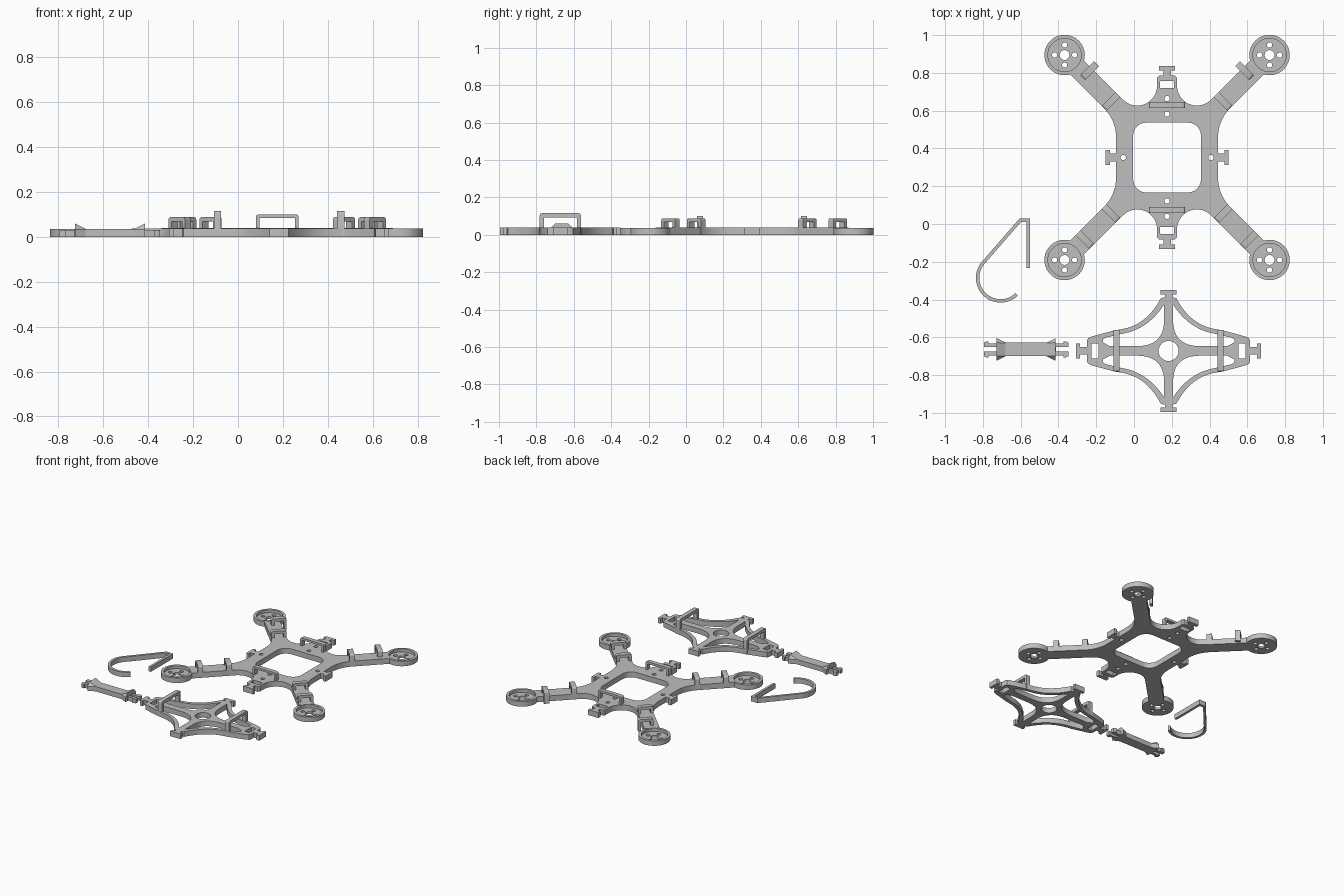
import bpy, bmesh
from math import sin, cos, pi, radians, atan2, sqrt
from mathutils import Matrix, Vector

if "Cube" in bpy.data.objects:
    bpy.data.objects.remove(bpy.data.objects["Cube"])

grey = bpy.data.materials.new("grey_plastic")
grey.diffuse_color = (0.52, 0.52, 0.52, 1)
grey.use_nodes = True
grey.node_tree.nodes["Principled BSDF"].inputs["Base Color"].default_value = grey.diffuse_color


# ---------- 2D outline helpers ----------
def arc(cx, cy, r, a0, a1, n=12):
    return [(cx + r * cos(radians(a0 + (a1 - a0) * i / n)),
             cy + r * sin(radians(a0 + (a1 - a0) * i / n))) for i in range(n + 1)]


def circle(cx, cy, r, n=24):
    return arc(cx, cy, r, 0, 360, n)[:-1]


def rounded(cx, cy, w, h, r, n=6):
    pts = []
    for sx, sy, a in ((1, 1, 0), (-1, 1, 90), (-1, -1, 180), (1, -1, 270)):
        pts += arc(cx + sx * (w - r), cy + sy * (h - r), r, a, a + 90, n)
    return pts


def bezier(a, b, c, n=12):
    a, b, c = Vector(a), Vector(b), Vector(c)
    return [tuple(a * (1 - t) ** 2 + b * 2 * t * (1 - t) + c * t * t)
            for t in (i / n for i in range(n + 1))]


def four_way(q):
    """Complete a quarter outline by mirroring over both axes."""
    return (q + [(-x, y) for x, y in reversed(q)] +
            [(-x, -y) for x, y in q] + [(x, -y) for x, y in reversed(q)])


# ---------- solid helpers ----------
def finish(name, me, matrix):
    bm = bmesh.new()
    bm.from_mesh(me)
    bmesh.ops.remove_doubles(bm, verts=bm.verts, dist=1e-5)
    bmesh.ops.recalc_face_normals(bm, faces=bm.faces)
    bm.transform(matrix)
    bm.to_mesh(me)
    bm.free()
    me.materials.clear()
    me.materials.append(grey)
    ob = bpy.data.objects.new(name, me)
    bpy.context.collection.objects.link(ob)
    bpy.ops.object.select_all(action='DESELECT')
    ob.select_set(True)
    bpy.context.view_layer.objects.active = ob
    bpy.ops.object.shade_smooth_by_angle(angle=radians(30))
    return ob


def prism(name, loops, h, matrix=Matrix()):
    """Extrude an outline with holes from z = 0 to z = h."""
    cu = bpy.data.curves.new(name + "_outline", 'CURVE')
    cu.dimensions, cu.fill_mode, cu.extrude = '2D', 'BOTH', h / 2
    for pts in loops:
        sp = cu.splines.new('POLY')
        sp.points.add(len(pts) - 1)
        for p, (x, y) in zip(sp.points, pts):
            p.co = (x, y, 0, 1)
        sp.use_cyclic_u = True
    tmp = bpy.data.objects.new(name + "_outline", cu)
    bpy.context.collection.objects.link(tmp)
    dg = bpy.context.evaluated_depsgraph_get()
    me = bpy.data.meshes.new_from_object(tmp.evaluated_get(dg))
    bpy.data.objects.remove(tmp)
    bpy.data.curves.remove(cu)
    return finish(name, me, matrix @ Matrix.Translation((0, 0, h / 2)))


def arch(name, x, y, w, d, top, t, angle=0.0):
    """Upside-down U of half width w and depth d, standing on z = 0."""
    r = 0.012
    pts = ([(w, 0)] + arc(w - r, top - r, r, 0, 90, 4) + arc(-w + r, top - r, r, 90, 180, 4) +
           [(-w, 0), (-w + t, 0), (-w + t, top - t), (w - t, top - t), (w - t, 0)])
    m = (Matrix.Translation((x, y, 0)) @ Matrix.Rotation(angle, 4, 'Z') @
         Matrix.Translation((0, d / 2, 0)) @ Matrix.Rotation(pi / 2, 4, 'X'))
    return prism(name, [pts], d, m)


# ---------- main frame ----------
FX, FY, T = 0.175, 0.352, 0.04
S = 1 / sqrt(2)
end, hw = 0.677 * S, 0.052 * S
quarter = ([(0.325, 0.04), (0.303, 0.04), (0.303, 0.02), (0.27, 0.02)] +
           arc(0.487, 0.107, 0.217, 180, 135) +
           [(end + hw, end - hw), (end - hw, end + hw)] +
           arc(0.158, 0.38, 0.105, 315, 180, 18) +
           [(0.053, 0.422), (0.043, 0.433), (0.02, 0.433), (0.02, 0.46),
            (0.042, 0.46), (0.042, 0.484)])
loops = [four_way(quarter), rounded(0, 0, 0.18, 0.185, 0.07)]
for s in (1, -1):
    loops += [circle(s * 0.232, 0, 0.014), circle(0, s * 0.23, 0.014),
              circle(0, s * 0.312, 0.014), rounded(0, s * 0.386, 0.037, 0.019, 0.005)]
place = Matrix.Translation((FX, FY, 0))
prism("main_frame", loops, T, place)

for s in (1, -1):
    arch("frame_strap_loop", FX, FY + s * 0.278, 0.095, 0.032, 0.1, 0.016)

# motor cups and cable clips on each arm
for sx in (1, -1):
    for sy in (1, -1):
        mx, my = FX + sx * 0.5425, FY + sy * 0.5425
        at = Matrix.Translation((mx, my, 0))
        holes = [circle(0, 0, 0.026)]
        holes += [circle(0.053 * cos(k * pi / 2), 0.053 * sin(k * pi / 2), 0.014, 16)
                  for k in range(4)]
        prism("motor_cup_floor", [circle(0, 0, 0.1, 48)] + holes, 0.016, at)
        prism("motor_cup_rim", [circle(0, 0, 0.107, 48), circle(0, 0, 0.088, 48)], 0.037, at)
        turn = atan2(sy, sx) + pi / 2
        arch("inner_cable_clip", FX + sx * 0.297, FY + sy * 0.297, 0.052, 0.036, 0.088, 0.02, turn)
        off = 0.035 * S if sy > 0 else 0
        arch("outer_cable_clip", FX + sx * (0.435 - off), FY + sy * 0.435 + off,
             0.052, 0.036, 0.088, 0.02, turn)

# ---------- battery plate ----------
BX, BY = 0.183, -0.672
quarter = ([(0.49, 0.04), (0.468, 0.04), (0.468, 0.02), (0.432, 0.02),
            (0.432, 0.055), (0.425, 0.068), (0.405, 0.077), (0.29, 0.108)] +
           bezier((0.25, 0.115), (0.12, 0.135), (0.045, 0.272)) +
           [(0.04, 0.28), (0.02, 0.284), (0.02, 0.3), (0.042, 0.3), (0.042, 0.323)])
gap = (bezier((0.024, 0.245), (0.11, 0.112), (0.25, 0.09)) +
       [(0.335, 0.07), (0.348, 0.06), (0.348, 0.045), (0.31, 0.025)] +
       bezier((0.17, 0.025), (0.025, 0.025), (0.024, 0.16)))
loops = [four_way(quarter), circle(0, 0, 0.053, 32)]
for sx in (1, -1):
    loops.append(rounded(sx * 0.389, 0, 0.019, 0.04, 0.005))
    for sy in (1, -1):
        loops.append([(sx * x, sy * y) for x, y in gap])
prism("battery_plate", loops, 0.038, Matrix.Translation((BX, BY, 0)))
for s in (1, -1):
    arch("battery_strap_loop", BX + s * 0.275, BY, 0.11, 0.032, 0.115, 0.022, pi / 2)

# ---------- snap-in strut ----------
SX, SY = -0.571, -0.664
at = Matrix.Translation((SX, SY, 0))
prism("strut_bar", [rounded(0, 0, 0.157, 0.036, 0.002, 1)], 0.036, at)
for s in (1, -1):
    # flared shoulder: wide raised section tapering into the bar
    bm = bmesh.new()
    for x, w, tw, z in ((0.156, 0.06, 0.036, 0.06), (0.108, 0.036, 0.034, 0.036)):
        for y, h in ((-w, 0), (w, 0), (w, 0.034), (tw, z), (-tw, z), (-w, 0.034)):
            bm.verts.new((s * x, y, h))
    bmesh.ops.convex_hull(bm, input=bm.verts)
    me = bpy.data.meshes.new("strut_shoulder")
    bm.to_mesh(me)
    bm.free()
    finish("strut_shoulder", me, at)
    for k in (1, -1):
        prong = [(0.15, 0.012), (0.224, 0.012), (0.224, 0.036), (0.21, 0.042),
                 (0.198, 0.042), (0.198, 0.032), (0.15, 0.032)]
        prism("strut_prong", [[(s * x, k * y) for x, y in prong]], 0.03, at)

# ---------- bent hook ----------
cx, cy, r = -0.706, -0.285, 0.122
path = ([(-0.5605, -0.233), (-0.5605, 0.02), (-0.602, 0.02)] +
        arc(cx, cy, r, 138, 308, 30) + [(-0.622, -0.372)])
half, left, right = 0.009, [], []
for i, p in enumerate(path):
    a, b = Vector(path[max(i - 1, 0)]), Vector(path[min(i + 1, len(path) - 1)])
    p = Vector(p)
    d0 = (p - a).normalized() if i else (b - p).normalized()
    d1 = (b - p).normalized() if i < len(path) - 1 else d0
    t = (d0 + d1).normalized()
    n = Vector((-t.y, t.x)) * half / max(t.dot(d0), 0.5)
    left.append(tuple(p + n))
    right.append(tuple(p - n))
prism("bent_hook", [left + right[::-1]], 0.036)
